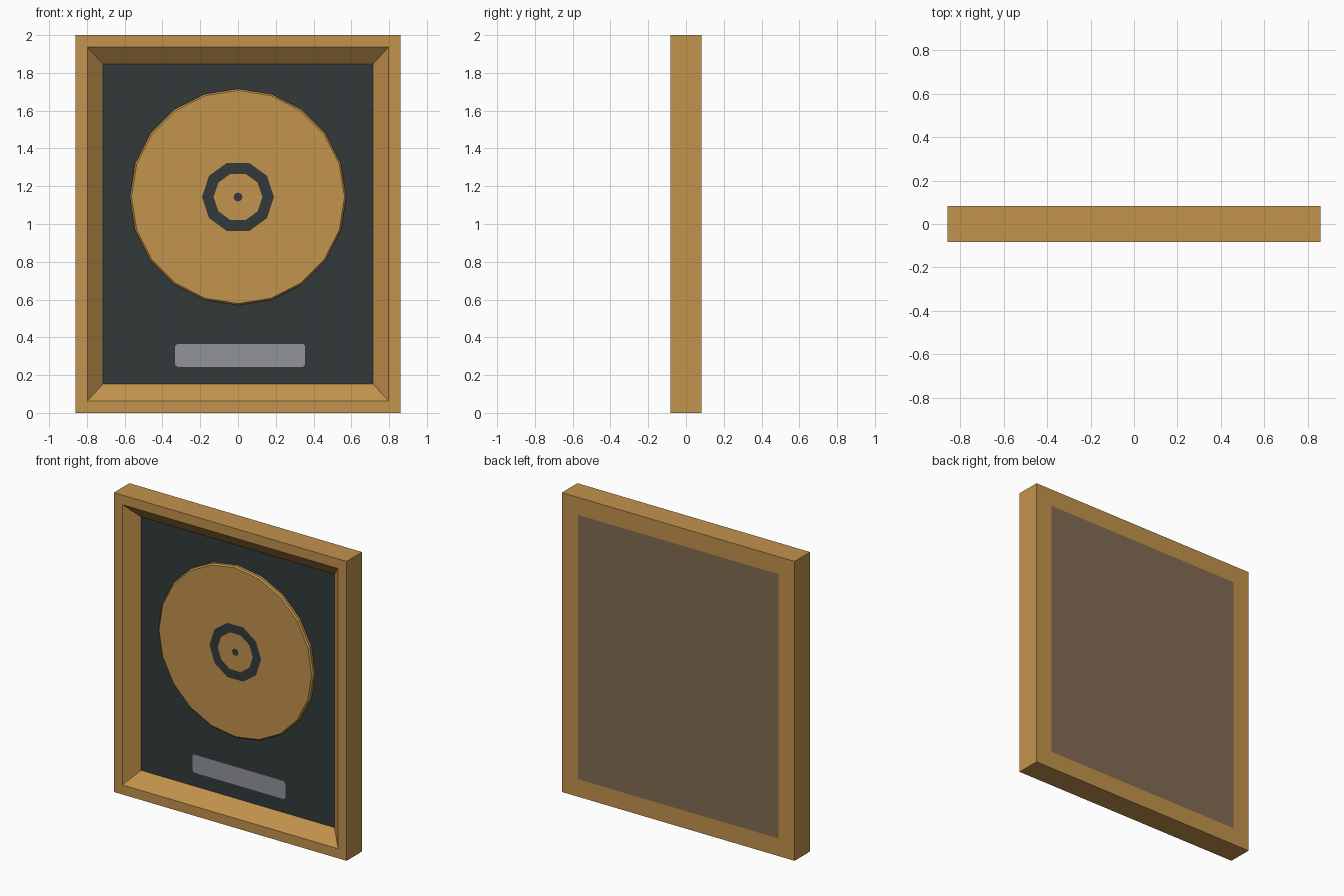
import bpy, math

if "Cube" in bpy.data.objects:
    bpy.data.objects.remove(bpy.data.objects["Cube"])


def material(name, r, g, b):
    m = bpy.data.materials.new(name)
    lin = [((c / 255 + 0.055) / 1.055) ** 2.4 for c in (r, g, b)]
    m.diffuse_color = (*lin, 1)
    m.use_nodes = True
    m.node_tree.nodes["Principled BSDF"].inputs["Base Color"].default_value = m.diffuse_color
    return m


GOLD = material("golden wood", 196, 147, 77)
DARK = material("dark slate", 50, 58, 58)
SILVER = material("silver grey", 145, 148, 154)
BROWN = material("back brown", 131, 108, 82)


def loft(name, loops, mats, band_mats, cap=None, back_cap=None):
    """Bridge matching loops from back to front; optional caps at both ends."""
    n = len(loops[0])
    verts = [p for loop in loops for p in loop]
    faces, idx = [], []
    for k, mi in enumerate(band_mats):
        a, b = k * n, (k + 1) * n
        for i in range(n):
            j = (i + 1) % n
            faces.append((a + i, a + j, b + j, b + i))
            idx.append(mi)
    if cap is not None:
        last = (len(loops) - 1) * n
        faces.append(tuple(range(last, last + n)))
        idx.append(cap)
    if back_cap is not None:
        faces.append(tuple(reversed(range(n))))
        idx.append(back_cap)
    me = bpy.data.meshes.new(name)
    me.from_pydata(verts, [], faces)
    for m in mats:
        me.materials.append(m)
    for p, mi in zip(me.polygons, idx):
        p.material_index = mi
    ob = bpy.data.objects.new(name, me)
    bpy.context.collection.objects.link(ob)
    return ob


def rect(hx, hz, y, cx=0, cz=1):
    return [(cx + sx * hx, y, cz + sz * hz)
            for sx, sz in ((-1, -1), (1, -1), (1, 1), (-1, 1))]


def ring(r, y, decagon=False, cz=1.143):
    """20 points; decagon pulls every second point onto the flat edges."""
    pts = []
    for i in range(20):
        rr = r * math.cos(math.pi / 10) if decagon and i % 2 else r
        a = math.pi * i / 10
        pts.append((rr * math.cos(a), y, cz + rr * math.sin(a)))
    return pts


# Frame with sloped inner lip, recessed dark backing and painted back panel
D = 0.082
loft("frame",
     [rect(0.74, 0.883, D), rect(0.86, 1.0, D), rect(0.86, 1.0, -D),
      rect(0.797, 0.936, -D), rect(0.715, 0.847, -0.003)],
     [GOLD, DARK, BROWN], [0, 0, 0, 0], cap=1, back_cap=2)

# Record disc with bevelled rim, dark label ring and spindle dot
F = -0.029
loft("disc",
     [ring(0.573, -0.003), ring(0.573, -0.02), ring(0.564, F),
      ring(0.19, F, True), ring(0.129, F, True), ring(0.023, F)],
     [GOLD, DARK], [0, 0, 0, 1, 0], cap=1)

# Name plate with clipped corners
def plate_loop(y, cx=0.011, cz=0.305, hx=0.344, hz=0.061, c=0.012):
    return [(cx + x, y, cz + z) for x, z in (
        (-hx + c, -hz), (hx - c, -hz), (hx, -hz + c), (hx, hz - c),
        (hx - c, hz), (-hx + c, hz), (-hx, hz - c), (-hx, -hz + c))]


loft("plate", [plate_loop(-0.003), plate_loop(-0.005)], [SILVER], [0], cap=0)
